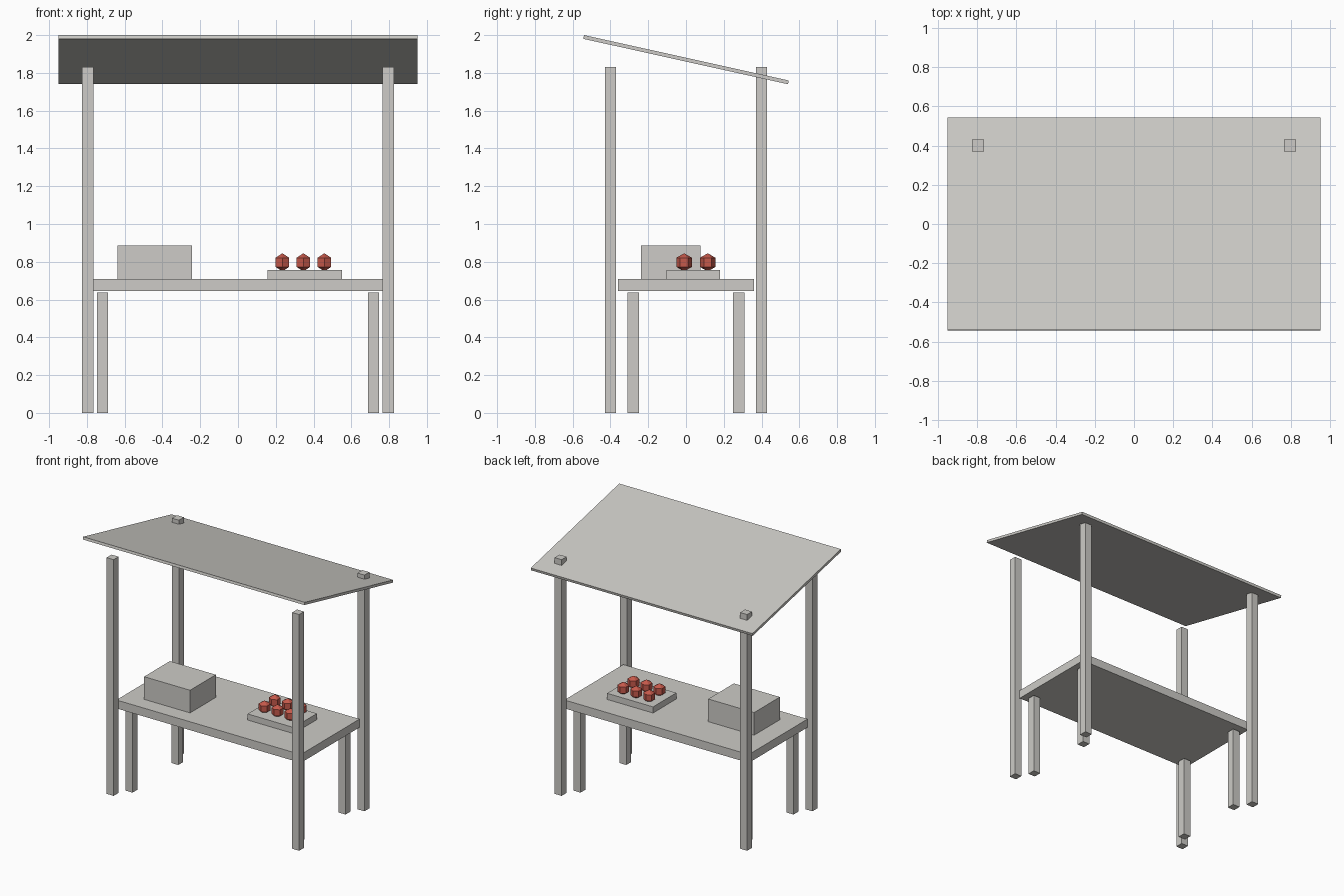
import bpy
import math

if "Cube" in bpy.data.objects:
    bpy.data.objects.remove(bpy.data.objects["Cube"], do_unlink=True)


def material(name, rgb):
    mat = bpy.data.materials.new(name)
    mat.use_nodes = True
    mat.diffuse_color = (*rgb, 1)
    mat.node_tree.nodes["Principled BSDF"].inputs["Base Color"].default_value = (*rgb, 1)
    return mat


stone = material("pale warm grey", (0.61, 0.60, 0.57))
red = material("fruit red", (0.56, 0.10, 0.07))


def box(name, centre, size, tilt=0):
    """Box given by its centre and full size, tilted about x."""
    bpy.ops.mesh.primitive_cube_add(size=1, location=centre)
    obj = bpy.context.object
    obj.name = name
    obj.scale = size
    bpy.ops.object.transform_apply(location=False, rotation=False, scale=True)
    obj.rotation_euler.x = tilt
    obj.data.materials.append(stone)
    return obj


def four_uprights(name, x, y, height):
    """Square uprights mirrored to the four corners."""
    for side, sx in (("left", 1), ("right", -1)):
        for end, sy in (("front", -1), ("back", 1)):
            box(f"{end}_{side}_{name}", (sx * x, sy * y, height / 2), (0.06, 0.06, height))


# Frame and sloping roof
four_uprights("roof_post", 0.795, 0.40, 1.83)
box("roof_panel", (0, 0, 1.87), (1.90, 1.11, 0.02), math.radians(-12.5))

# Table
four_uprights("table_leg", 0.717, 0.28, 0.637)
box("table_top", (0, 0, 0.677), (1.58, 0.72, 0.065))

# Goods on the table
box("crate", (-0.44, -0.082, 0.797), (0.394, 0.315, 0.176))
box("fruit_tray", (0.353, 0.038, 0.733), (0.394, 0.285, 0.048))

# Two rows of faceted fruit
for row, y in enumerate((-0.01, 0.115)):
    for col in range(3):
        bpy.ops.mesh.primitive_uv_sphere_add(
            segments=6, ring_count=3, radius=0.048, location=(0.235 + 0.111 * col, y, 0.797))
        fruit = bpy.context.object
        fruit.name = f"fruit_{row + 1}_{col + 1}"
        fruit.data.materials.append(red)
